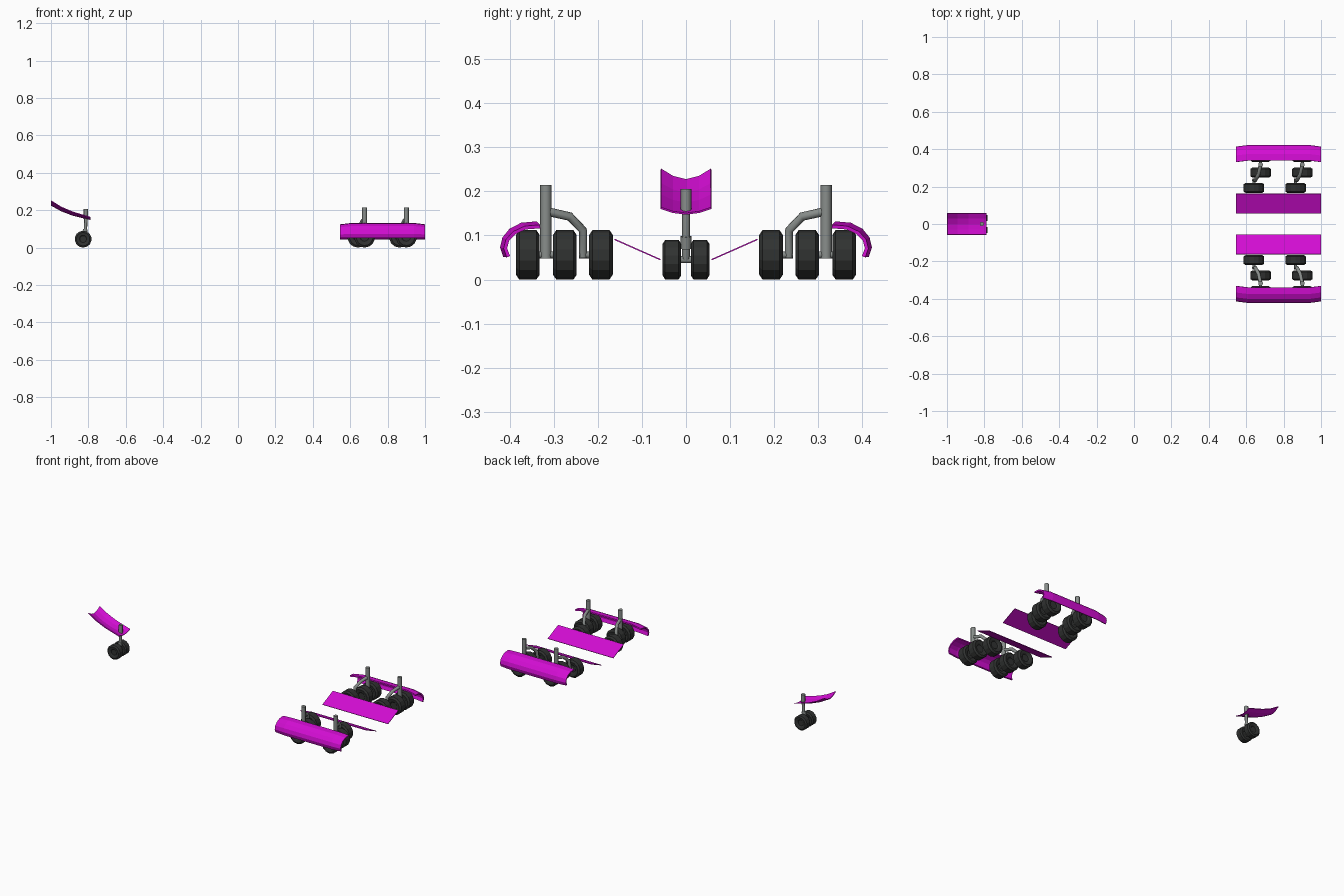
import bpy, bmesh, math
from mathutils import Vector

if "Cube" in bpy.data.objects:
    bpy.data.objects.remove(bpy.data.objects["Cube"])


def material(name, color):
    m = bpy.data.materials.new(name)
    m.use_nodes = True
    m.diffuse_color = color
    bsdf = next(n for n in m.node_tree.nodes if n.type == 'BSDF_PRINCIPLED')
    bsdf.inputs["Base Color"].default_value = color
    return m


magenta = material("magenta paint", (0.65, 0.004, 0.65, 1))
rubber = material("black rubber", (0.03, 0.032, 0.031, 1))
metal = material("grey metal", (0.25, 0.27, 0.26, 1))


def finish(bm, name, mat):
    mesh = bpy.data.meshes.new(name)
    bm.to_mesh(mesh)
    bm.free()
    mesh.materials.append(mat)
    ob = bpy.data.objects.new(name, mesh)
    bpy.context.collection.objects.link(ob)
    return ob


def tube(name, points, radius):
    """Mitred round tube along a path."""
    curve = bpy.data.curves.new(name, 'CURVE')
    curve.dimensions = '3D'
    curve.bevel_depth = radius
    curve.bevel_resolution = 2
    curve.use_fill_caps = True
    line = curve.splines.new('POLY')
    line.points.add(len(points) - 1)
    for p, co in zip(line.points, points):
        p.co = (*co, 1)
    curve.materials.append(metal)
    ob = bpy.data.objects.new(name, curve)
    bpy.context.collection.objects.link(ob)
    bpy.ops.object.select_all(action='DESELECT')
    ob.select_set(True)
    bpy.context.view_layer.objects.active = ob
    bpy.ops.object.convert(target='MESH')
    bpy.context.object.data.shade_flat()


def wheel(name, x, y, radius, width, sides=14):
    """Chamfered tyre with recessed hub, turned about the y axis."""
    half = [(0.40, 0.32), (0.52, 0.44), (0.80, 0.50), (1.0, 0.36)]
    profile = half + [(r, -w) for r, w in reversed(half)]
    bm = bmesh.new()
    rings = []
    for r, w in profile:
        rings.append([bm.verts.new((x + r * radius * math.sin(a), y + w * width,
                                    radius + r * radius * math.cos(a)))
                      for a in (2 * math.pi * i / sides for i in range(sides))])
    for a, b in zip(rings, rings[1:]):
        for i in range(sides):
            j = (i + 1) % sides
            bm.faces.new((a[i], a[j], b[j], b[i]))
    bm.faces.new(rings[0])
    bm.faces.new(rings[-1])
    bmesh.ops.recalc_face_normals(bm, faces=bm.faces)
    return finish(bm, name, rubber)


def panel(name, rows, thickness):
    """Thin sheet lofted through equal-length rows of points."""
    bm = bmesh.new()
    grid = [[bm.verts.new(p) for p in row] for row in rows]
    for a, b in zip(grid, grid[1:]):
        for i in range(len(a) - 1):
            bm.faces.new((a[i], a[i + 1], b[i + 1], b[i]))
    ob = finish(bm, name, magenta)
    mod = ob.modifiers.new("thickness", 'SOLIDIFY')
    mod.thickness = thickness
    mod.offset = 0


# Main gear: two three-wheel legs and two doors on each side
R = 0.056
door_profile = [(0.411, 0.052), (0.418, 0.073), (0.413, 0.094),
                (0.398, 0.112), (0.373, 0.125), (0.339, 0.128)]
door_stations = [(0.545, 0.008), (0.61, 0), (0.94, 0), (1.0, 0.008)]

for side, s in (("left", 1), ("right", -1)):
    side = "back" if s > 0 else "front"
    for row, x in (("inboard", 0.677), ("outboard", 0.90)):
        tag = f"{side}_{row}"
        inner_x = x - 0.036
        for part, wx, wy in (("outer", x, 0.359), ("middle", x, 0.275),
                             ("inner", inner_x, 0.193)):
            wheel(f"{tag}_{part}_wheel", wx, s * wy, R, 0.054)
        tube(f"{tag}_main_strut", [(x, s * 0.318, 0.215), (x, s * 0.318, 0.048)], 0.013)
        tube(f"{tag}_main_axle", [(x, s * 0.375, R), (x, s * 0.258, R)], 0.008)
        tube(f"{tag}_branch_arm",
             [(x, s * 0.318, 0.155), (x - 0.012, s * 0.264, 0.143),
              (x - 0.028, s * 0.234, 0.112), (inner_x, s * 0.234, 0.05)], 0.010)
        tube(f"{tag}_branch_axle", [(inner_x, s * 0.243, R), (inner_x, s * 0.177, R)], 0.008)
    panel(f"{side}_outer_door",
          [[(x, s * (y - d), z - d * (z - 0.05) / 0.08) for y, z in door_profile]
           for x, d in door_stations], 0.008)
    panel(f"{side}_inner_door",
          [[(x, s * 0.162, 0.091), (x, s * 0.058, 0.045)] for x in (0.545, 1.0)], 0.003)

# Nose gear
nose_x, nose_r = -0.828, 0.045
for side, s in (("back", 1), ("front", -1)):
    wheel(f"nose_{side}_wheel", nose_x, s * 0.032, nose_r, 0.042)
tube("nose_upper_strut", [(-0.813, 0, 0.205), (-0.813, 0, 0.152)], 0.012)
tube("nose_lower_strut", [(-0.813, 0, 0.155), (-0.816, 0, 0.09), (nose_x, 0, 0.045)], 0.009)
tube("nose_collar", [(-0.816, 0, 0.098), (-0.821, 0, 0.07)], 0.0125)
tube("nose_axle", [(nose_x, -0.045, nose_r), (nose_x, 0.045, nose_r)], 0.008)

# Nose door: dished trough that sweeps up toward its free end
stations = [(-0.999, 0.226, 0.024), (-0.945, 0.196, 0.021),
            (-0.885, 0.173, 0.018), (-0.788, 0.149, 0.013)]
panel("nose_door",
      [[(x, y, z + rise * (abs(y) / 0.057) ** 1.8)
        for y in (-0.057, -0.03, 0, 0.03, 0.057)]
       for x, z, rise in stations], 0.004)
